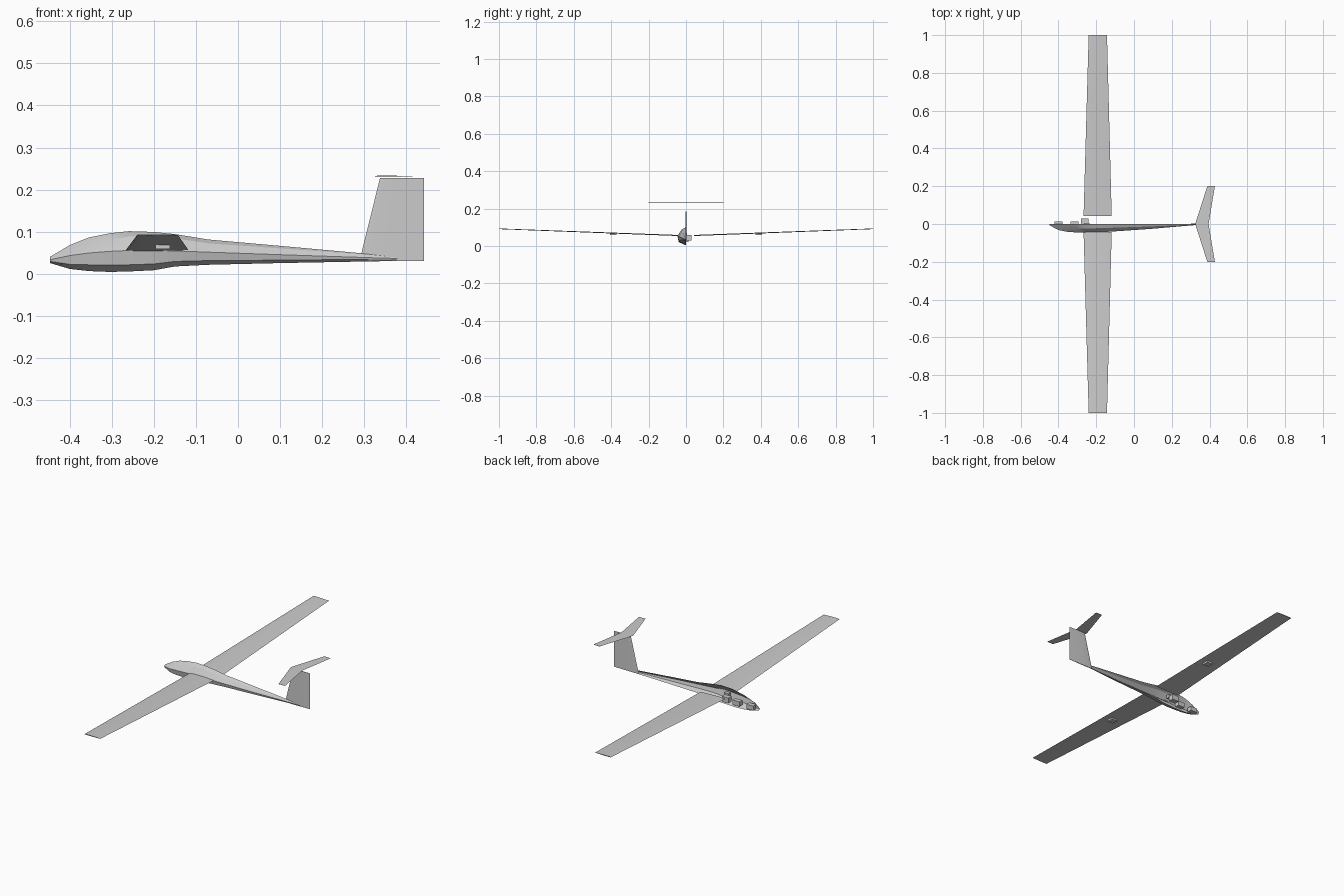
import bpy
import bmesh
from math import radians, sqrt

cube = bpy.data.objects.get("Cube")
if cube:
    bpy.data.objects.remove(cube, do_unlink=True)

grey = bpy.data.materials.new("light grey")
grey.use_nodes = True
grey.diffuse_color = (0.6, 0.6, 0.6, 1)
grey.node_tree.nodes["Principled BSDF"].inputs["Base Color"].default_value = (0.6, 0.6, 0.6, 1)


def finish(name, bm, smooth=0):
    mesh = bpy.data.meshes.new(name)
    bm.to_mesh(mesh)
    bm.free()
    mesh.materials.append(grey)
    obj = bpy.data.objects.new(name, mesh)
    bpy.context.collection.objects.link(obj)
    if smooth:
        bpy.ops.object.select_all(action="DESELECT")
        obj.select_set(True)
        bpy.context.view_layer.objects.active = obj
        bpy.ops.object.shade_smooth_by_angle(angle=radians(smooth))
    return obj


def loft(name, rings, closed=True, smooth=30):
    """Skin a row of matching cross-sections; closed ones get end caps."""
    bm = bmesh.new()
    rows = [[bm.verts.new(p) for p in ring] for ring in rings]
    count = len(rows[0])
    for a, b in zip(rows, rows[1:]):
        for i in range(count if closed else count - 1):
            j = (i + 1) % count
            bm.faces.new((a[i], a[j], b[j], b[i]))
    if closed:
        bm.faces.new(rows[0])
        bm.faces.new(rows[-1])
        bmesh.ops.recalc_face_normals(bm, faces=bm.faces)
    return finish(name, bm, smooth)


def foil(lead, trail, upper, lower, steps=10):
    """Airfoil outline as (chord position, offset) pairs."""
    chord = trail - lead

    def thick(t):
        return 3.0 * (0.2969 * sqrt(t) - 0.126 * t - 0.3516 * t**2
                      + 0.2843 * t**3 - 0.1036 * t**4) / 0.9
    ts = [(i / steps) ** 1.6 for i in range(steps + 1)]
    top = [(lead + chord * t, chord * upper * thick(t)) for t in reversed(ts)]
    bottom = [(lead + chord * t, -chord * lower * thick(t)) for t in ts[1:-1]]
    return top + bottom


def box(name, centre, size):
    bm = bmesh.new()
    bmesh.ops.create_cube(bm, size=1)
    bmesh.ops.scale(bm, vec=size, verts=bm.verts)
    bmesh.ops.translate(bm, vec=centre, verts=bm.verts)
    return finish(name, bm)


# Half fuselage shell, open along the centre plane
# station: x, half width, heights of the five long edges from top to keel
stations = [
    (-0.447, 0.007, 0.040, 0.036, 0.033, 0.029, 0.025),
    (-0.40, 0.032, 0.068, 0.056, 0.043, 0.022, 0.011),
    (-0.355, 0.041, 0.086, 0.069, 0.049, 0.021, 0.006),
    (-0.305, 0.045, 0.096, 0.080, 0.053, 0.021, 0.004),
    (-0.26, 0.046, 0.101, 0.088, 0.055, 0.021, 0.005),
    (-0.20, 0.045, 0.099, 0.090, 0.055, 0.023, 0.008),
    (-0.15, 0.042, 0.094, 0.084, 0.054, 0.029, 0.017),
    (-0.07, 0.037, 0.081, 0.072, 0.051, 0.031, 0.021),
    (0.10, 0.025, 0.066, 0.060, 0.045, 0.032, 0.025),
    (0.31, 0.007, 0.047, 0.045, 0.038, 0.034, 0.029),
    (0.38, 0.002, 0.040, 0.038, 0.036, 0.034, 0.030),
]
widths = (0, -0.5, -1, -0.85, 0)
loft("fuselage_half_shell",
     [[(x, w * k, z) for k, z in zip(widths, heights)]
      for x, w, *heights in stations], closed=False, smooth=12)

# Tapered wings with dihedral, and a small control box under each
for side, label in ((1, "left"), (-1, "right")):
    sections = []
    for y, lead, trail, z in ((0.042, -0.267, -0.118, 0.056), (1, -0.24, -0.143, 0.092)):
        sections.append([(x, side * y, z + h) for x, h in foil(lead, trail, 0.07, 0.045)])
    loft(label + "_wing", sections)
    box(label + "_wing_servo", (-0.179, side * 0.39, 0.063), (0.034, 0.035, 0.01))

# Swept tailplane on top of the fin
sections = []
for y, lead, trail in ((-0.2, 0.388, 0.428), (0, 0.324, 0.395), (0.2, 0.388, 0.428)):
    sections.append([(x, y, 0.232 + h) for x, h in foil(lead, trail, 0.045, 0.045)])
loft("tailplane", sections)

# Upright fin
sections = []
for z, lead in ((0.03, 0.289), (0.228, 0.338)):
    sections.append([(x, h, z) for x, h in foil(lead, 0.442, 0.035, 0.035)])
loft("fin", sections)

# Equipment inside the open fuselage
box("nose_battery", (-0.40, 0, 0.034), (0.042, 0.026, 0.024))
box("receiver", (-0.315, 0, 0.034), (0.042, 0.026, 0.026))
box("rear_servo", (-0.26, 0.015, 0.045), (0.04, 0.03, 0.03))
box("rear_servo_mount", (-0.25, -0.005, 0.06), (0.03, 0.02, 0.02))
